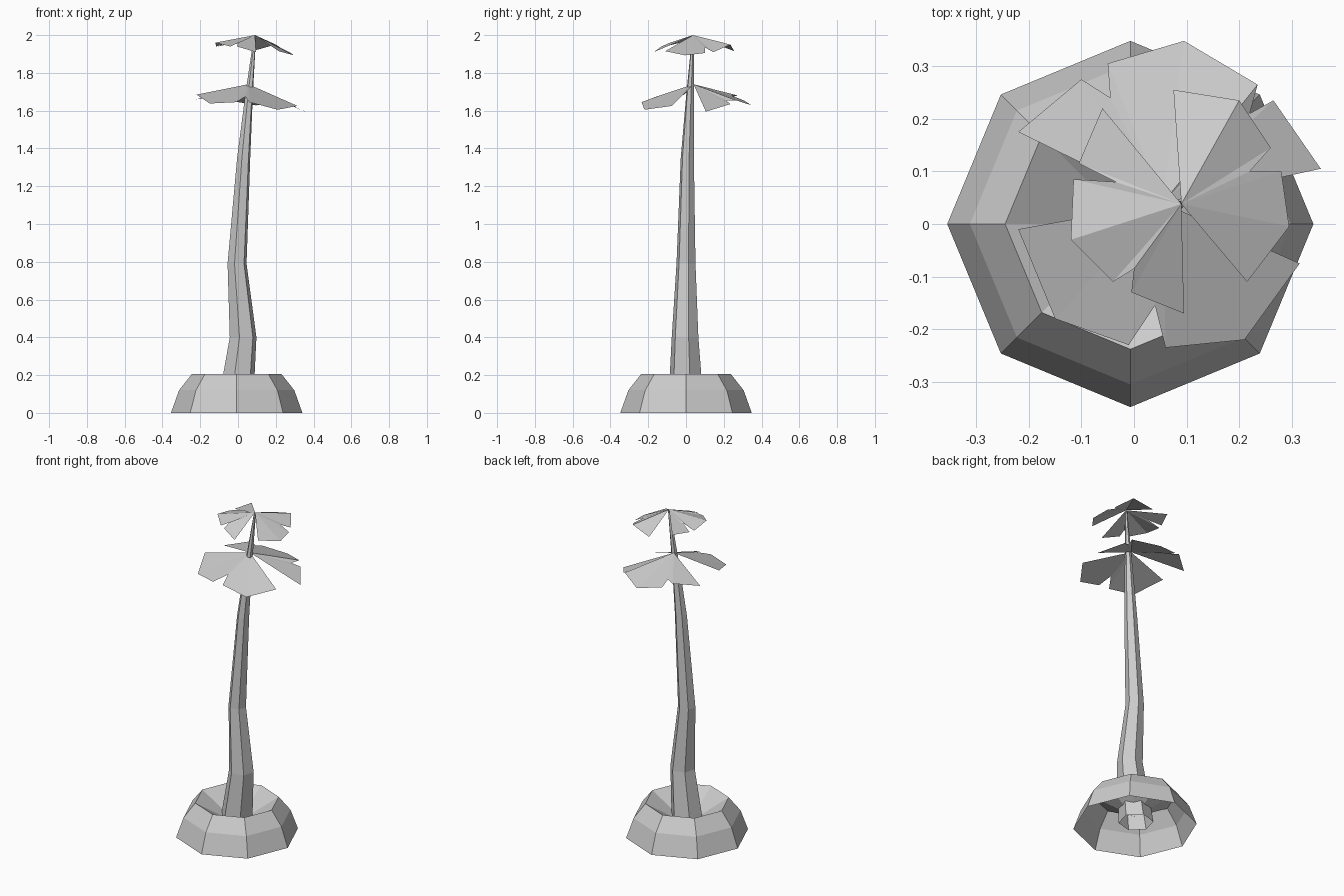
import bpy
from math import cos, sin, pi, radians


def make(name, verts, faces):
    mesh = bpy.data.meshes.new(name)
    mesh.from_pydata(verts, [], faces)
    mesh.update()
    ob = bpy.data.objects.new(name, mesh)
    bpy.context.collection.objects.link(ob)
    return ob


def rings(name, profile, sides, turn=0.0):
    """Skin flat-sided rings; each ring is (x, y, z, radius)."""
    verts = [(x + r * cos(turn + 2 * pi * i / sides),
              y + r * sin(turn + 2 * pi * i / sides), z)
             for x, y, z, r in profile for i in range(sides)]
    faces = []
    for k in range(len(profile) - 1):
        for i in range(sides):
            j = (i + 1) % sides
            a, b = k * sides, (k + 1) * sides
            faces.append((a + i, a + j, b + j, b + i))
    return make(name, verts, faces)


def fan(name, apex, rim):
    """Leaf cluster: triangles from the apex out to a notched rim."""
    return make(name, [apex] + rim,
                [(0, i, i + 1) for i in range(1, len(rim))])


# Octagonal mound with a sunken middle, open underneath
rings("mound", [(-0.007, 0, z, r) for z, r in
                [(0, 0.348), (0.12, 0.305), (0.205, 0.238), (0.11, 0.08)]], 8)

# Bent tapering trunk
rings("trunk", [(-0.015, 0, 0.03, 0.098),
                (0.027, -0.005, 0.4, 0.073),
                (-0.005, 0, 0.79, 0.052),
                (0.03, 0.007, 1.35, 0.036),
                (0.06, 0.022, 1.7, 0.02),
                (0.09, 0.038, 1.995, 0.006)], 6, radians(15))

# Upper leaves
top = (0.09, 0.038, 2.0)
fan("upper_leaves_left", top, [
    (-0.06, 0.22, 1.95), (-0.105, 0.115, 1.94), (-0.035, 0.08, 1.965),
    (-0.115, 0.085, 1.94), (-0.12, -0.03, 1.96), (-0.04, -0.11, 1.94),
    (0.0, -0.085, 1.96), (-0.005, -0.13, 1.94), (0.095, -0.17, 1.91)])
fan("upper_leaves_right", top, [
    (0.215, -0.11, 1.915), (0.295, -0.005, 1.893), (0.28, 0.1, 1.905),
    (0.22, 0.1, 1.935), (0.26, 0.145, 1.91), (0.2, 0.235, 1.95),
    (0.075, 0.255, 1.915)])

# Lower leaves
low = (0.055, 0.04, 1.74)
fan("lower_leaves_front", low, [
    (-0.22, -0.01, 1.685), (-0.15, -0.18, 1.638), (-0.01, -0.23, 1.645),
    (0.04, -0.155, 1.675), (0.06, -0.235, 1.645), (0.21, -0.22, 1.605),
    (0.315, -0.075, 1.625)])
fan("lower_leaves_back", low, [
    (0.355, 0.105, 1.595), (0.265, 0.235, 1.635), (0.22, 0.21, 1.655),
    (0.235, 0.265, 1.655), (0.095, 0.348, 1.628), (-0.05, 0.305, 1.655),
    (-0.045, 0.24, 1.68), (-0.1, 0.275, 1.68), (-0.22, 0.175, 1.66)])
